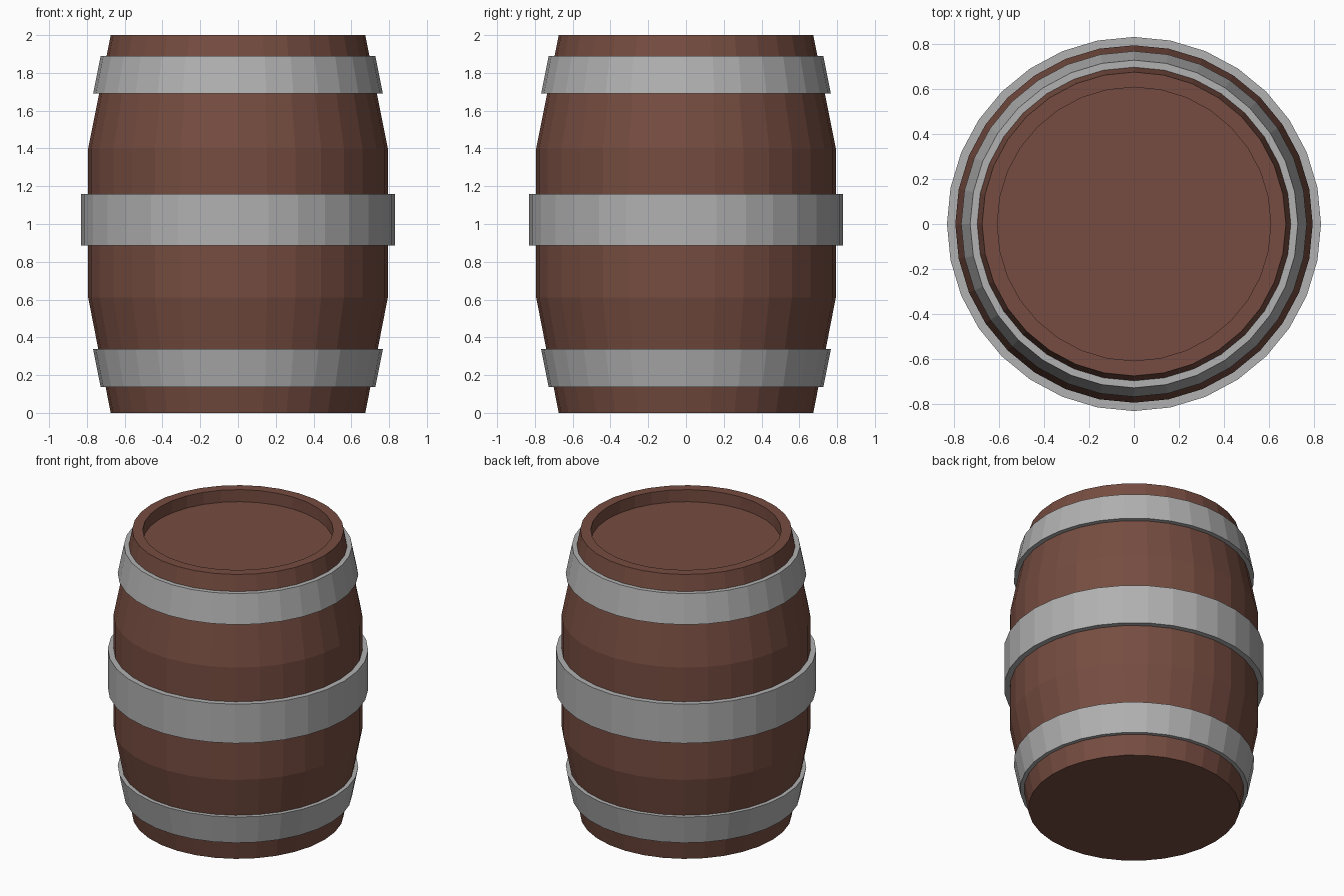
import bpy, bmesh, math

if "Cube" in bpy.data.objects:
    bpy.data.objects.remove(bpy.data.objects["Cube"])

SIDES = 32


def material(name, rgb):
    m = bpy.data.materials.new(name)
    m.diffuse_color = (*rgb, 1)
    m.use_nodes = True
    m.node_tree.nodes["Principled BSDF"].inputs["Base Color"].default_value = m.diffuse_color
    return m


def lathe(name, profile, mat, closed=False):
    """Revolve (radius, z) points; open profiles are capped at both ends."""
    bm = bmesh.new()
    rings = []
    for r, z in profile:
        rings.append([bm.verts.new((r * math.sin(2 * math.pi * i / SIDES),
                                    -r * math.cos(2 * math.pi * i / SIDES), z))
                      for i in range(SIDES)])
    pairs = list(zip(rings, rings[1:]))
    if closed:
        pairs.append((rings[-1], rings[0]))
    else:
        bm.faces.new(rings[0])
        bm.faces.new(rings[-1])
    for a, b in pairs:
        for i in range(SIDES):
            j = (i + 1) % SIDES
            bm.faces.new((a[i], a[j], b[j], b[i]))
    bmesh.ops.recalc_face_normals(bm, faces=bm.faces)
    mesh = bpy.data.meshes.new(name)
    bm.to_mesh(mesh)
    bm.free()
    mesh.materials.append(mat)
    bpy.context.collection.objects.link(bpy.data.objects.new(name, mesh))


wood = material("brown_wood", (0.18, 0.073, 0.052))
metal = material("grey_metal", (0.44, 0.44, 0.44))

# Staved body with the recessed lid
lathe("barrel_body", [(0.674, 0), (0.793, 0.61), (0.793, 1.40),
                      (0.674, 2.0), (0.607, 2.0), (0.607, 1.915)], wood)


# Metal hoops: (bottom radius, bottom z, top radius, top z)
def hoop(name, r0, z0, r1, z1, t=0.04):
    lathe(name, [(r0, z0), (r1, z1), (r1 - t, z1), (r0 - t, z0)], metal, True)


hoop("lower_hoop", 0.727, 0.137, 0.767, 0.337)
hoop("middle_hoop", 0.83, 0.885, 0.83, 1.16)
hoop("upper_hoop", 0.767, 1.69, 0.727, 1.89)
